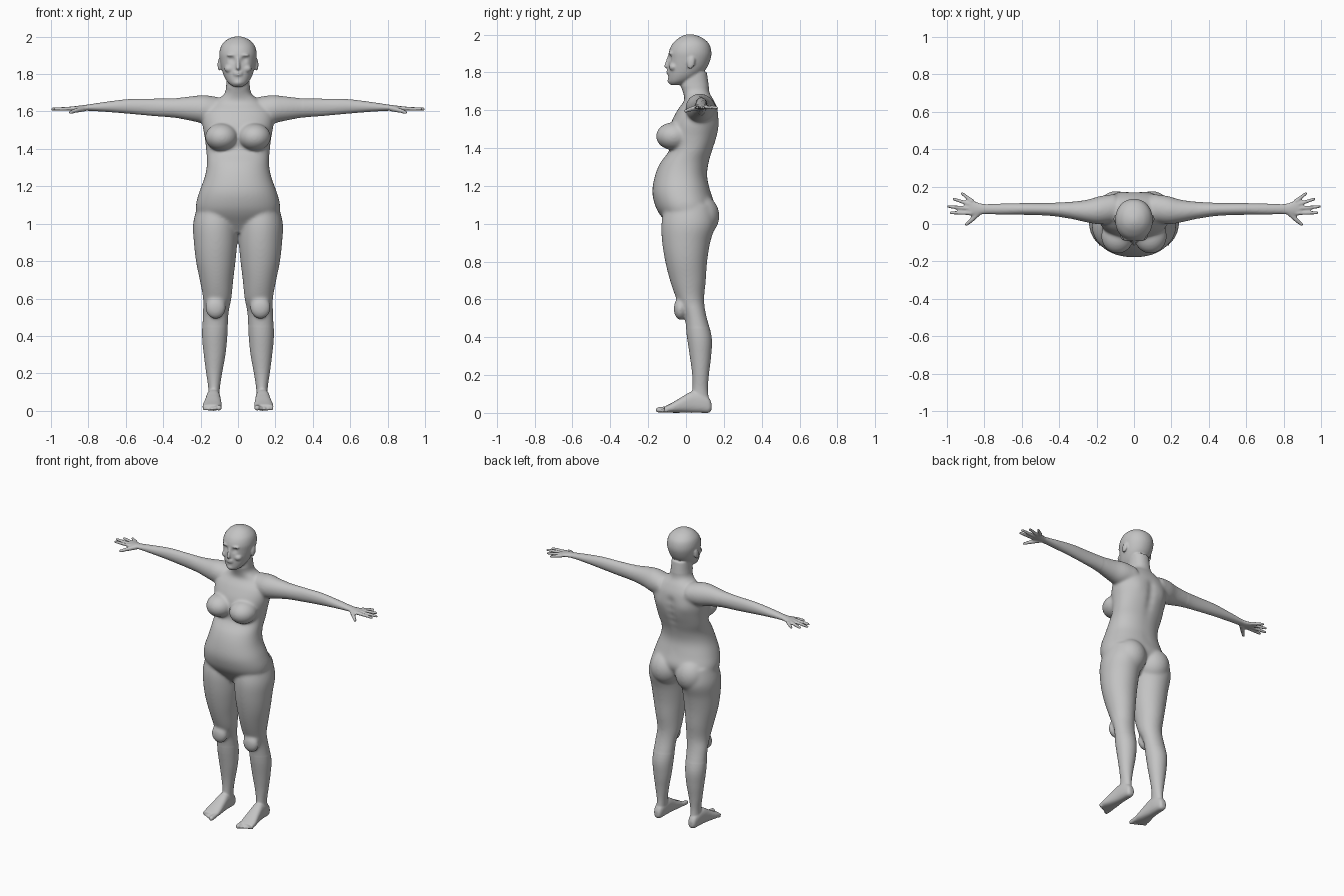
import bpy, bmesh, math
from mathutils import Matrix, Vector

default_cube = bpy.data.objects.get("Cube")
if default_cube:
    bpy.data.objects.remove(default_cube, do_unlink=True)

AXES = {"x": (0, 1, 2), "y": (1, 0, 2), "z": (2, 0, 1)}


def blend(p0, p1, p2, p3, t):
    """Smooth curve through p1 and p2."""
    return [b + 0.5 * t * (c - a + t * (2 * a - 5 * b + 4 * c - d + t * (3 * (b - c) + d - a)))
            for a, b, c, d in zip(p0, p1, p2, p3)]


def loft(bm, axis, sections, power=2.0, steps=5, sides=40):
    """Skin oval sections: (position, low a, high a, low b, high b)."""
    last = len(sections) - 1
    rows = []
    for i in range(last):
        around = [sections[min(max(i + k, 0), last)] for k in (-1, 0, 1, 2)]
        rows += [blend(*around, s / steps) for s in range(steps)]
    rows.append(sections[-1])
    main, first, second = AXES[axis]
    rings = []
    for pos, a0, a1, b0, b1 in rows:
        ring = []
        for k in range(sides):
            angle = math.tau * k / sides
            c, s = math.cos(angle), math.sin(angle)
            co = Vector()
            co[main] = pos
            co[first] = (a0 + a1) / 2 + (a1 - a0) / 2 * math.copysign(abs(c) ** (2 / power), c)
            co[second] = (b0 + b1) / 2 + (b1 - b0) / 2 * math.copysign(abs(s) ** (2 / power), s)
            ring.append(bm.verts.new(co))
        rings.append(ring)
    for lower, upper in zip(rings, rings[1:]):
        for k in range(sides):
            n = (k + 1) % sides
            bm.faces.new((lower[k], lower[n], upper[n], upper[k]))
    bm.faces.new(rings[0][::-1])
    bm.faces.new(rings[-1])


def ball(bm, centre, size, turn=0.0, axis="X"):
    matrix = Matrix.Translation(centre) @ Matrix.Rotation(turn, 4, axis) @ Matrix.Diagonal((*size, 1))
    bmesh.ops.create_uvsphere(bm, u_segments=24, v_segments=16, radius=1, matrix=matrix)


def digit(bm, start, end, r0, r1):
    """Tapered round-ended finger or toe."""
    start, end = Vector(start), Vector(end)
    way = end - start
    matrix = Matrix.Translation((start + end) / 2) @ way.to_track_quat("Z", "Y").to_matrix().to_4x4()
    bmesh.ops.create_cone(bm, cap_ends=True, segments=16, radius1=r0, radius2=r1,
                          depth=way.length, matrix=matrix)
    ball(bm, start, (r0, r0, r0))
    ball(bm, end, (r1, r1, r1))


def both_sides(sections):
    return [(z, -half, half, front, back) for z, half, front, back in sections]


# Torso and neck
body = bmesh.new()
loft(body, "z", both_sides([
    (.95, .05, -.06, .06), (1, .16, -.1, .1), (1.05, .215, -.14, .135),
    (1.1, .225, -.165, .15), (1.17, .207, -.178, .13), (1.25, .178, -.165, .112),
    (1.32, .166, -.137, .12), (1.39, .17, -.088, .142), (1.46, .178, -.09, .165),
    (1.53, .19, -.08, .174), (1.6, .185, -.045, .168), (1.65, .13, -.01, .148),
    (1.69, .076, -.015, .125), (1.73, .064, -.027, .12), (1.8, .06, -.02, .11)]), power=2.2)

# Head
loft(body, "z", both_sides([
    (1.733, .025, -.082, -.03), (1.75, .05, -.092, .02), (1.78, .071, -.094, .07),
    (1.82, .086, -.094, .108), (1.87, .097, -.092, .13), (1.91, .1, -.09, .134),
    (1.95, .09, -.072, .122), (1.98, .064, -.04, .09), (1.995, .034, -.012, .055),
    (2.001, .008, .01, .03)]), power=2.1)

# Nose, lips and chin
digit(body, (0, -.09, 1.885), (0, -.105, 1.832), .007, .011)
for z in (1.796, 1.808):
    ball(body, (0, -.092, z), (.024, .011, .007))
ball(body, (0, -.08, 1.755), (.026, .018, .018))

# Left half of the limbs and paired forms
side = bmesh.new()
loft(side, "z", [
    (1.1, .02, .215, -.11, .14), (1, .002, .24, -.13, .155), (.9, .004, .236, -.126, .128),
    (.8, .013, .225, -.11, .112), (.7, .025, .205, -.085, .105), (.6, .035, .187, -.05, .096),
    (.52, .05, .188, -.01, .106), (.4, .057, .192, .005, .136), (.3, .067, .183, .02, .133),
    (.2, .085, .17, .033, .121), (.12, .097, .159, .034, .116), (.05, .1, .16, .02, .125)])
ball(side, (.095, .07, 1.04), (.105, .107, .115))
ball(side, (.12, -.03, .55), (.055, .035, .06))
ball(side, (.088, -.065, 1.462), (.088, .094, .074))

# Foot and toes
loft(side, "y", [
    (.135, .115, .147, .015, .05), (.12, .104, .158, 0, .08), (.08, .097, .165, 0, .105),
    (.03, .094, .17, 0, .112), (-.02, .09, .178, 0, .085), (-.07, .087, .188, 0, .055),
    (-.115, .09, .19, .002, .032)], power=2.5)
for n in range(5):
    x = .102 + n * .0195
    r = .015 if n == 0 else .0105 - n * .0004
    digit(side, (x, -.1, .02), (x, -.145 + n * .01, r), r, r)

# Arm and palm
loft(side, "x", [
    (.1, .01, .16, 1.54, 1.675), (.18, -.002, .15, 1.535, 1.687), (.25, .008, .13, 1.549, 1.681),
    (.35, .03, .118, 1.567, 1.67), (.45, .044, .113, 1.575, 1.668), (.58, .049, .112, 1.587, 1.666),
    (.7, .05, .109, 1.597, 1.652), (.8, .053, .107, 1.603, 1.637), (.84, .045, .117, 1.603, 1.632),
    (.885, .045, .136, 1.605, 1.626)])

# Fingers and thumb
for (x0, y0), (x1, y1) in (((.87, .058), (.978, .06)), ((.875, .082), (.992, .094)),
                           ((.875, .105), (.962, .133)), ((.865, .122), (.918, .162))):
    digit(side, (x0, y0, 1.616), (x1, y1, 1.612), .0115, .0085)
digit(side, (.825, .065, 1.615), (.868, .022, 1.604), .016, .012)
digit(side, (.868, .022, 1.604), (.897, -.003, 1.594), .012, .009)

# Ear, cheek and brow
ball(side, (.1, .027, 1.85), (.009, .02, .034), turn=-.2)
ball(side, (.045, -.065, 1.828), (.028, .025, .022))
ball(side, (.035, -.08, 1.9), (.027, .014, .008))

# Mirror the paired forms and gather everything in one skin
mesh = bpy.data.meshes.new("side_forms")
side.to_mesh(mesh)
body.from_mesh(mesh)
mesh.transform(Matrix.Scale(-1, 4, (1, 0, 0)))
body.from_mesh(mesh)
bpy.data.meshes.remove(mesh)
bmesh.ops.recalc_face_normals(body, faces=body.faces)
form = bpy.data.meshes.new("body_form")
body.to_mesh(form)

figure = bpy.data.objects.new("human_body", form)
bpy.context.collection.objects.link(figure)
fuse = figure.modifiers.new("fuse", "REMESH")
fuse.mode = "VOXEL"
fuse.voxel_size = .006
soften = figure.modifiers.new("soften", "SMOOTH")
soften.factor = .5
soften.iterations = 3
skin = bpy.data.meshes.new_from_object(figure.evaluated_get(bpy.context.evaluated_depsgraph_get()))
figure.modifiers.clear()
figure.data = skin
bpy.data.meshes.remove(form)

# Blend the shoulders, chest and hips, leaving the hands, feet and face crisp
bm = bmesh.new()
bm.from_mesh(skin)
trunk = [v for v in bm.verts if abs(v.co.x) < .35 and .45 < v.co.z < 1.72]
for _ in range(14):
    bmesh.ops.smooth_vert(bm, verts=trunk, factor=.5, use_axis_x=True, use_axis_y=True, use_axis_z=True)

# Soft sculpting strokes: centre, radius, push along y
strokes = [((0, .165, 1.2 + n * .05), .03, -.009) for n in range(8)]
for s in (-1, 1):
    strokes += [((s * .036, -.092, 1.876), .016, .013), ((s * .036, -.082, 1.874), .008, -.006),
                ((s * .1, .165, 1.52), .05, .006), ((s * .1, .02, 1.85), .01, 0)]
for centre, radius, push in strokes:
    centre = Vector(centre)
    for v in bm.verts:
        far = (v.co - centre).length_squared / radius ** 2
        if far < 6:
            v.co.y += push * math.exp(-far)
lowest = min(v.co.z for v in bm.verts)
for v in bm.verts:
    v.co.z -= lowest
bm.to_mesh(skin)
bm.free()

# Single plain colour
grey = bpy.data.materials.new("plain_grey")
grey.use_nodes = True
colour = (.55, .55, .55, 1)
grey.diffuse_color = colour
grey.node_tree.nodes["Principled BSDF"].inputs["Base Color"].default_value = colour
skin.materials.clear()
skin.materials.append(grey)
skin.polygons.foreach_set("use_smooth", [True] * len(skin.polygons))
skin.update()
